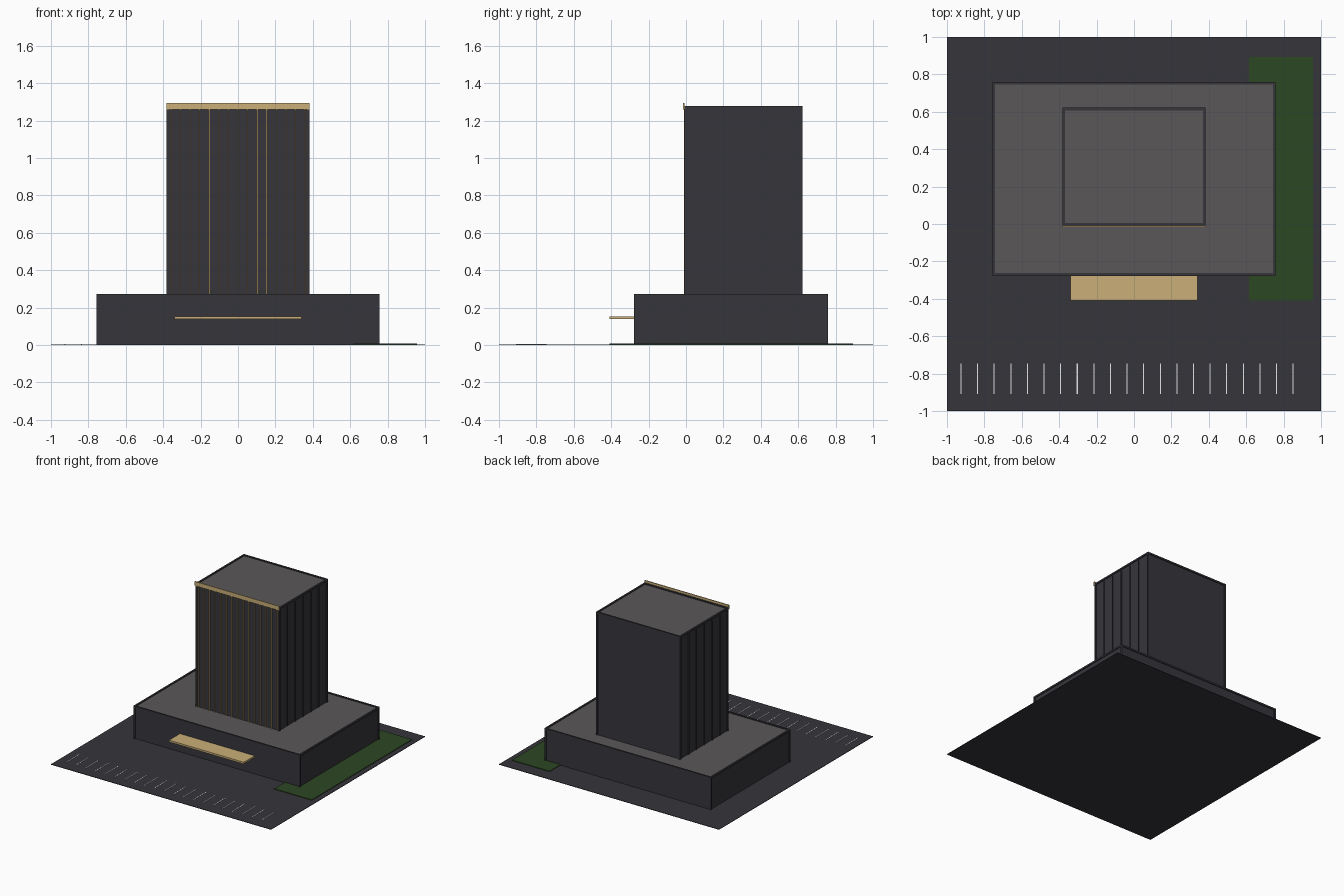
import bpy, bmesh

if "Cube" in bpy.data.objects:
    bpy.data.objects.remove(bpy.data.objects["Cube"])


def material(name, rgb):
    m = bpy.data.materials.new(name)
    m.diffuse_color = (*rgb, 1.0)
    m.use_nodes = True
    m.node_tree.nodes["Principled BSDF"].inputs["Base Color"].default_value = m.diffuse_color
    return m


DARK = material("dark charcoal", (0.037, 0.036, 0.044))
ROOF = material("warm grey roof", (0.105, 0.097, 0.099))
GOLD = material("pale gold", (0.59, 0.43, 0.19))
GREEN = material("lawn green", (0.025, 0.063, 0.016))
WHITE = material("line white", (0.8, 0.8, 0.8))


def boxes(name, spans, *mats):
    """One object from boxes (x0, x1, y0, y1, z0, z1); a second material goes on top faces."""
    bm = bmesh.new()
    for x0, x1, y0, y1, z0, z1 in spans:
        vs = bmesh.ops.create_cube(bm, size=1)["verts"]
        for v in vs:
            v.co = (x1 if v.co.x > 0 else x0,
                    y1 if v.co.y > 0 else y0,
                    z1 if v.co.z > 0 else z0)
    bm.normal_update()
    for f in bm.faces:
        f.material_index = int(len(mats) > 1 and f.normal.z > 0.9)
    me = bpy.data.meshes.new(name)
    bm.to_mesh(me)
    bm.free()
    for m in mats:
        me.materials.append(m)
    ob = bpy.data.objects.new(name, me)
    bpy.context.collection.objects.link(ob)
    return ob


def edge_frame(name, x, y0, y1, z0, z1, r):
    """Square bars centred on the corners and top edges of a block."""
    spans = [(sx * x - r, sx * x + r, y - r, y + r, z0, z1 - r)
             for sx in (-1, 1) for y in (y0, y1)]
    spans += [(-x - r, x + r, y - r, y + r, z1 - r, z1 + r) for y in (y0, y1)]
    spans += [(sx * x - r, sx * x + r, y0 + r, y1 - r, z1 - r, z1 + r) for sx in (-1, 1)]
    return boxes(name, spans, DARK)


# Site: paving, lawn, parking lines
boxes("paving", [(-1, 1, -1, 1, 0, 0.004)], DARK)
boxes("lawn", [(0.615, 0.957, -0.408, 0.892, 0.004, 0.009)], GREEN)
boxes("parking_lines",
      [(x - 0.0027, x + 0.0027, -0.91, -0.745, 0.004, 0.006)
       for x in (-0.925 + 0.0888 * i for i in range(21))], WHITE)

# Podium with edge frame and entrance canopy
boxes("podium", [(-0.75, 0.75, -0.27, 0.752, 0.004, 0.266)], DARK, ROOF)
edge_frame("podium_frame", 0.75, -0.27, 0.752, 0.004, 0.266, 0.007)
boxes("entrance_canopy", [(-0.34, 0.34, -0.41, -0.27, 0.138, 0.153)], GOLD)

# Tower with edge frame
boxes("tower", [(-0.376, 0.376, -0.001, 0.615, 0.26, 1.27)], DARK, ROOF)
edge_frame("tower_frame", 0.376, -0.001, 0.615, 0.26, 1.27, 0.007)

# Front fins and crown band
boxes("front_fins",
      [(x - 0.003, x + 0.003, -0.011, 0.0, 0.266, 1.262)
       for x in (-0.359 + 0.0513 * i for i in range(15))], GOLD)
boxes("crown_band", [(-0.383, 0.383, -0.016, -0.008, 1.26, 1.295)], GOLD)

# Side fins on both flanks
boxes("side_fins",
      [(s * 0.379 - 0.004, s * 0.379 + 0.004, y - 0.003, y + 0.003, 0.266, 1.252)
       for s in (-1, 1) for y in (0.1 + 0.1015 * i for i in range(5))], DARK)
